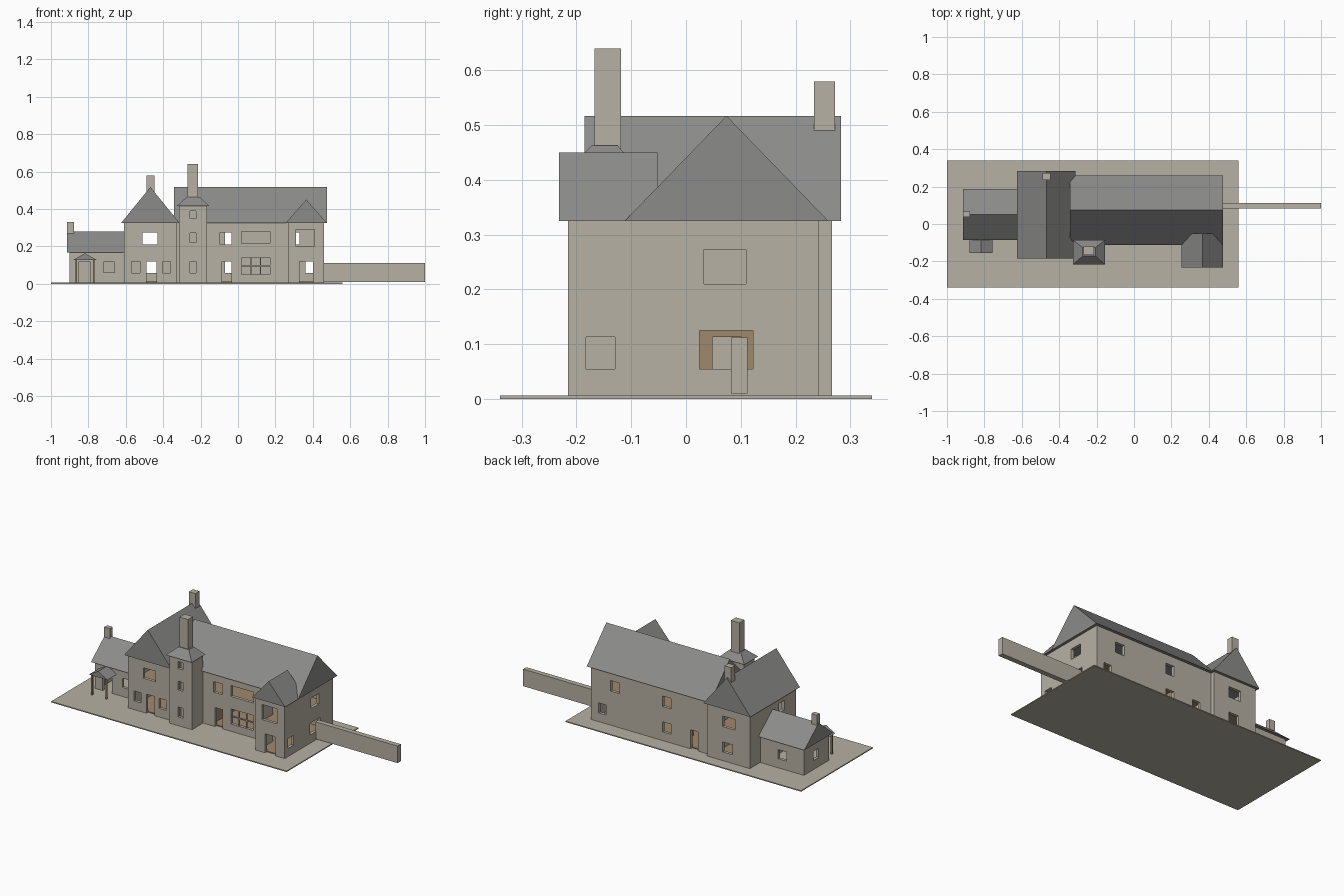
import bpy, bmesh
from mathutils import Vector

cube = bpy.data.objects.get("Cube")
if cube:
    bpy.data.objects.remove(cube, do_unlink=True)


def material(name, rgb):
    m = bpy.data.materials.new(name)
    m.use_nodes = True
    m.diffuse_color = (*rgb, 1)
    m.node_tree.nodes["Principled BSDF"].inputs["Base Color"].default_value = (*rgb, 1)
    return m


STONE = material("warm stone", (0.47, 0.44, 0.37))
SLATE = material("grey slate", (0.26, 0.26, 0.255))
WOOD = material("brown wood", (0.35, 0.25, 0.15))


def finish(name, bm, mat):
    bmesh.ops.recalc_face_normals(bm, faces=bm.faces)
    mesh = bpy.data.meshes.new(name)
    bm.to_mesh(mesh)
    bm.free()
    mesh.materials.append(mat)
    ob = bpy.data.objects.new(name, mesh)
    bpy.context.collection.objects.link(ob)
    return ob


def box(name, x, y, z, mat):
    bm = bmesh.new()
    bmesh.ops.create_cube(bm, size=1)
    for v in bm.verts:
        v.co = Vector([(a + b) / 2 + c * (b - a) for c, (a, b) in zip(v.co, (x, y, z))])
    return finish(name, bm, mat)


def frustum(name, x, y, z, top_x, top_y, mat):
    """Box whose top rectangle differs from its base."""
    ob = box(name, x, y, z, mat)
    for v in ob.data.vertices:
        if v.co.z > sum(z) / 2:
            v.co.x = top_x[v.co.x > sum(x) / 2]
            v.co.y = top_y[v.co.y > sum(y) / 2]
    return ob


def gable(name, x, y, z, along):
    """Solid gable roof with its ridge along the given axis."""
    bm = bmesh.new()
    if along == "x":
        mid = sum(y) / 2
        ends = [[(e, y[0], z[0]), (e, y[1], z[0]), (e, mid, z[1])] for e in x]
    else:
        mid = sum(x) / 2
        ends = [[(x[0], e, z[0]), (x[1], e, z[0]), (mid, e, z[1])] for e in y]
    a, b = [[bm.verts.new(p) for p in end] for end in ends]
    bm.faces.new(a)
    bm.faces.new(b)
    for i in range(3):
        j = (i + 1) % 3
        bm.faces.new((a[i], a[j], b[j], b[i]))
    return finish(name, bm, SLATE)


def cut(ob, *spans):
    """Cut a box-shaped opening through an object."""
    tool = box("opening_cutter", *spans, STONE)
    tool.hide_render = True
    mod = ob.modifiers.new("opening", "BOOLEAN")
    mod.operation, mod.solver, mod.object = "DIFFERENCE", "EXACT", tool
    bpy.context.view_layer.objects.active = ob
    bpy.ops.object.modifier_apply(modifier=mod.name)
    bpy.data.objects.remove(tool, do_unlink=True)


T = 0.018  # wall thickness
LOW, HIGH, DOOR = (0.058, 0.118), (0.21, 0.273), (-0.02, 0.12)


def around(v):
    return (v - 0.04, v + 0.04)


def shell(name, x, y, top, openings):
    """Hollow walls; each opening is (side, span along the wall, height span)."""
    ob = box(name, x, y, (0.003, top), STONE)
    cut(ob, (x[0] + T, x[1] - T), (y[0] + T, y[1] - T), (-0.05, top + 0.1))
    sides = {"front": y[0], "back": y[1], "left": x[1], "right": x[0]}
    for side, span, height in openings:
        wall = around(sides[side])
        if side in ("front", "back"):
            cut(ob, span, wall, height)
        else:
            cut(ob, wall, span, height)
    return ob


# Ground slab and garden wall
box("ground_slab", (-1, 0.56), (-0.34, 0.34), (0, 0.006), STONE)
box("garden_wall", (0.455, 1), (0.082, 0.112), (0.01, 0.112), STONE)

# Main range
main = shell("main_walls", (-0.326, 0.46), (-0.095, 0.243), 0.327, [
    ("front", (-0.085, -0.035), DOOR), ("front", (-0.095, -0.035), HIGH),
    ("front", (0.02, 0.17), (0.05, 0.14)), ("front", (0.02, 0.17), (0.215, 0.28)),
    ("left", (0.025, 0.122), (0.055, 0.125)), ("left", (0.033, 0.11), HIGH),
    ("back", (0.36, 0.41), LOW), ("back", (0.27, 0.33), HIGH),
    ("back", (-0.07, -0.015), LOW), ("back", (-0.07, -0.015), HIGH),
    ("back", (-0.25, -0.2), DOOR)])
cut(main, (0.285, 0.442), (-0.2, 0), (-0.05, 0.32))
gable("main_roof", (-0.342, 0.476), (-0.112, 0.26), (0.325, 0.517), "x")
for x in (0.07, 0.12):
    box("window_mullion", (x - 0.003, x + 0.003), (-0.092, -0.084), (0.05, 0.14), STONE)
box("window_transom", (0.02, 0.17), (-0.092, -0.084), (0.092, 0.098), STONE)

# Cross wing
shell("cross_wing_walls", (-0.61, -0.327), (-0.168, 0.267), 0.327, [
    ("front", (-0.57, -0.525), LOW), ("front", (-0.49, -0.435), DOOR),
    ("front", (-0.405, -0.36), LOW), ("front", (-0.51, -0.43), HIGH),
    ("back", (-0.495, -0.43), LOW), ("back", (-0.51, -0.43), HIGH),
    ("right", (-0.06, -0.01), (0.235, 0.29))])
gable("cross_wing_roof", (-0.625, -0.312), (-0.185, 0.283), (0.325, 0.517), "y")
box("cross_wing_chimney", (-0.49, -0.446), (0.234, 0.272), (0.49, 0.58), STONE)

# Front bay, open to the main range
bay = shell("bay_walls", (0.267, 0.46), (-0.215, -0.095), 0.327, [
    ("front", (0.33, 0.4), DOOR), ("front", (0.31, 0.41), (0.2, 0.29)),
    ("left", (-0.183, -0.13), (0.055, 0.113))])
cut(bay, (0.285, 0.442), (-0.15, -0.05), (-0.05, 0.4))
gable("bay_roof", (0.255, 0.475), (-0.232, -0.052), (0.325, 0.45), "y")

# Stair tower and its chimney
shell("tower_walls", (-0.315, -0.165), (-0.2, -0.097), 0.42,
      [("front", (-0.257, -0.225), h) for h in (LOW, (0.22, 0.272), (0.348, 0.39))])
frustum("tower_roof", (-0.326, -0.155), (-0.217, -0.086), (0.417, 0.463),
        (-0.275, -0.205), (-0.172, -0.125), SLATE)
box("tower_chimney", (-0.27, -0.214), (-0.167, -0.119), (0.45, 0.64), STONE)

# Low service wing
shell("low_wing_walls", (-0.9, -0.611), (-0.066, 0.17), 0.17, [
    ("front", (-0.85, -0.79), DOOR), ("front", (-0.72, -0.66), (0.06, 0.115)),
    ("back", (-0.785, -0.73), (0.06, 0.115)), ("right", (0.03, 0.08), (0.06, 0.115))])
gable("low_wing_roof", (-0.915, -0.605), (-0.085, 0.187), (0.167, 0.28), "x")
box("low_wing_chimney", (-0.913, -0.876), (0.038, 0.066), (0.27, 0.33), STONE)

# Porch
gable("porch_roof", (-0.88, -0.757), (-0.155, -0.06), (0.128, 0.163), "y")
for x in (-0.866, -0.771):
    box("porch_post", (x - 0.004, x + 0.004), (-0.146, -0.138), (0.005, 0.13), WOOD)

# Timber floors and partition inside
for name, x, y in (("main", (-0.31, 0.444), (-0.08, 0.228)),
                   ("cross_wing", (-0.594, -0.342), (-0.152, 0.25)),
                   ("bay", (0.283, 0.444), (-0.199, -0.08))):
    for level, z in (("ground", 0.005), ("upper", 0.165)):
        box(f"{name}_{level}_floor", x, y, (z, z + 0.006), WOOD)
partition = box("timber_partition", (-0.12, -0.11), (-0.08, 0.228), (0.01, 0.166), WOOD)
cut(partition, (-0.16, -0.06), (0.048, 0.1), (-0.02, 0.113))
